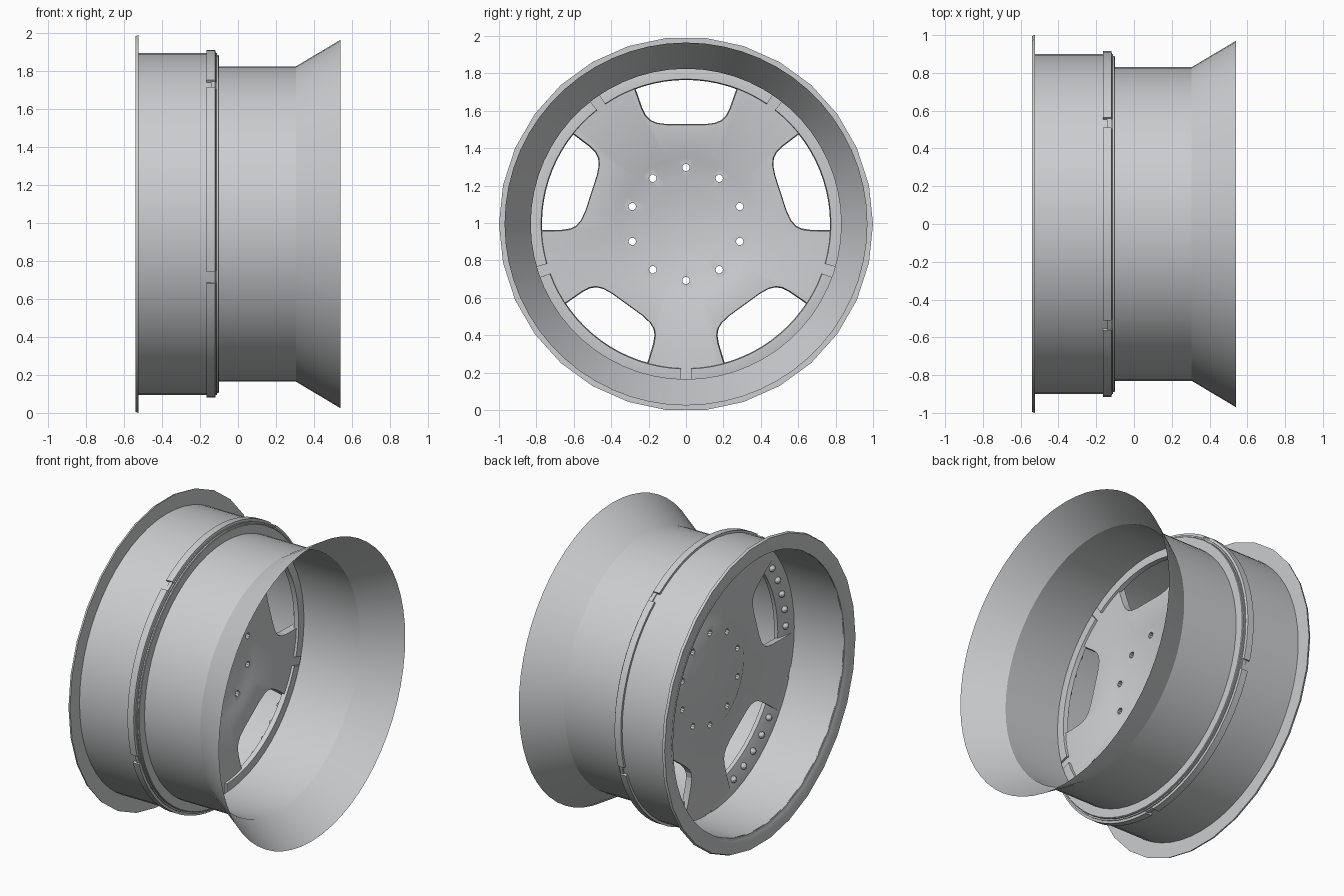
import bpy, bmesh, math
from mathutils import Vector

cube = bpy.data.objects.get("Cube")
if cube:
    bpy.data.objects.remove(cube, do_unlink=True)

AXLE = 0.9945
WINDOWS = [math.radians(90 + 72 * i) for i in range(5)]

metal = bpy.data.materials.new("bare_metal")
metal.use_nodes = True
GREY = (0.6, 0.61, 0.62, 1)
metal.diffuse_color = GREY
metal.node_tree.nodes["Principled BSDF"].inputs["Base Color"].default_value = GREY


def polar(x, r, a):
    return Vector((x, r * math.cos(a), r * math.sin(a)))


def make(name, bm):
    bmesh.ops.recalc_face_normals(bm, faces=bm.faces)
    mesh = bpy.data.meshes.new(name)
    bm.to_mesh(mesh)
    bm.free()
    mesh.materials.append(metal)
    ob = bpy.data.objects.new(name, mesh)
    ob.location.z = AXLE
    bpy.context.collection.objects.link(ob)
    return ob


def smooth(ob):
    bpy.ops.object.select_all(action='DESELECT')
    ob.select_set(True)
    bpy.context.view_layer.objects.active = ob
    bpy.ops.object.shade_smooth_by_angle(angle=math.radians(30))


def lathe(bm, profile, n, closed, start=0, sweep=math.tau):
    """Turn (x, radius) points about the axle, fully or through an arc."""
    full = sweep == math.tau
    steps = n if full else n + 1
    rows = [[bm.verts.new(polar(x, r, start + sweep * i / n)) for x, r in profile]
            for i in range(steps)]
    k = len(profile)
    for i in range(n):
        a, b = rows[i], rows[(i + 1) % steps]
        for j in range(k if closed else k - 1):
            m = (j + 1) % k
            bm.faces.new((a[j], a[m], b[m], b[j]))
    if not full:
        bm.faces.new(rows[0])
        bm.faces.new(rows[-1])


def turned(name, profile, n=60, closed=True):
    bm = bmesh.new()
    lathe(bm, profile, n, closed)
    bmesh.ops.remove_doubles(bm, verts=bm.verts, dist=1e-5)
    ob = make(name, bm)
    smooth(ob)
    return ob


# Rim: faceted flange, wide barrel, seam lip, narrow barrel with flared end
turned("edge_flange", [(-.54, .925), (-.54, .994), (-.525, 1), (-.525, .893)], 30)
turned("wide_barrel", [(-.535, .92), (-.525, .9), (-.11, .9), (-.11, .892), (-.53, .892)])
turned("seam_lip", [(-.143, .895), (-.143, .907), (-.12, .907), (-.118, .89),
                    (-.103, .89), (-.103, .88), (-.14, .88)])
turned("flared_barrel", [(-.105, .89), (-.1, .885), (-.1, .83), (.305, .83), (.54, .97)],
       closed=False)

# Wheel disc with a shallow dished hub
front = [(-.14, .0001), (-.14, .2), (-.13, .235), (-.13, .35), (-.115, .38), (-.115, .895)]
disc = turned("wheel_disc", front + [(x - .045, r) for x, r in reversed(front)], closed=True)


# Cutters: rounded spoke windows and bolt holes
def prism(bm, ring0, ring1):
    a = [bm.verts.new(p) for p in ring0]
    b = [bm.verts.new(p) for p in ring1]
    bm.faces.new(a)
    bm.faces.new(b)
    for i in range(len(a)):
        j = (i + 1) % len(a)
        bm.faces.new((a[i], a[j], b[j], b[i]))


def window_ring(x, angle, grow):
    half = [(.1, .533), (.155, .54), (.19, .555), (.215, .58), (.235, .62), (.27, .72), (.31, .85)]
    half += [(.16, .875)]
    pts = half + [(-u, r) for u, r in reversed(half)]
    out, side = polar(0, 1, angle), polar(0, 1, angle - math.pi / 2)
    return [Vector((x, 0, 0)) + out * (.68 + (r - .68) * grow) + side * (u * grow)
            for u, r in pts]


bm = bmesh.new()
for w in WINDOWS:
    prism(bm, window_ring(-.25, w, .95), window_ring(-.05, w, 1.05))
for i in range(10):
    c = polar(0, .302, math.radians(90 + 36 * i))
    ring = [polar(0, .02, math.tau * k / 10) + c for k in range(10)]
    prism(bm, [p + Vector((-.3, 0, 0)) for p in ring], [p + Vector((.1, 0, 0)) for p in ring])
cutter = make("disc_cutter", bm)
cutter.hide_render = True

cut = disc.modifiers.new("openings", 'BOOLEAN')
cut.operation = 'DIFFERENCE'
cut.solver = 'EXACT'
cut.object = cutter
bpy.context.view_layer.objects.active = disc
bpy.ops.object.modifier_apply(modifier=cut.name)
bpy.data.objects.remove(cutter, do_unlink=True)
smooth(disc)

# Curved mounting strips behind the windows, each with a row of rivets
strip = [(-.1, .775), (-.1, .825), (-.12, .915), (-.165, .915), (-.165, .885), (-.13, .77)]
for number, w in enumerate(WINDOWS, 1):
    bm = bmesh.new()
    span = math.radians(34)
    lathe(bm, strip, 16, True, w - span, 2 * span)
    smooth(make(f"mounting_strip_{number}", bm))
    bm = bmesh.new()
    for k in range(-2, 3):
        ball = bmesh.ops.create_uvsphere(bm, u_segments=10, v_segments=6, radius=.022)
        bmesh.ops.translate(bm, verts=ball["verts"],
                            vec=polar(-.148, .825, w + math.radians(8 * k)))
    smooth(make(f"rivet_row_{number}", bm))
